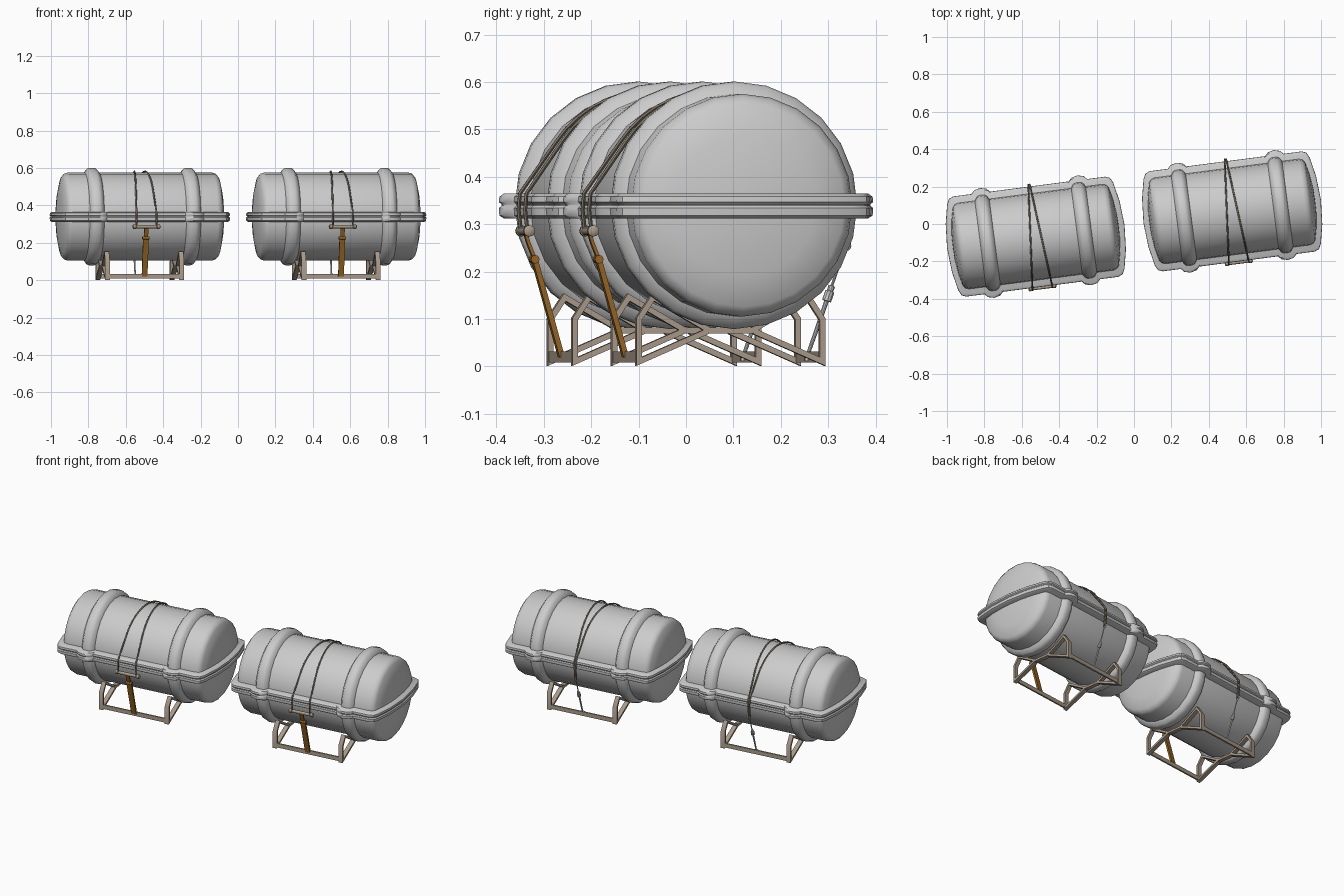
import bpy, bmesh, math
from mathutils import Vector, Matrix

if "Cube" in bpy.data.objects:
    bpy.data.objects.remove(bpy.data.objects["Cube"])

CZ = 0.34          # height of the canister axis
parts = []


def material(name, rgb):
    m = bpy.data.materials.new(name)
    m.diffuse_color = (*rgb, 1)
    m.use_nodes = True
    m.node_tree.nodes["Principled BSDF"].inputs["Base Color"].default_value = m.diffuse_color
    return m


TAN = material("tan_steel", (0.40, 0.33, 0.26))
BROWN = material("brown_strap", (0.30, 0.13, 0.02))
ROPE = material("dark_rope", (0.20, 0.17, 0.13))


def finish(name, bm, mat=None, angle=35):
    bmesh.ops.recalc_face_normals(bm, faces=bm.faces)
    me = bpy.data.meshes.new(name)
    bm.to_mesh(me)
    bm.free()
    ob = bpy.data.objects.new(name, me)
    bpy.context.collection.objects.link(ob)
    if mat:
        me.materials.append(mat)
    bpy.ops.object.select_all(action='DESELECT')
    ob.select_set(True)
    bpy.context.view_layer.objects.active = ob
    bpy.ops.object.shade_smooth_by_angle(angle=math.radians(angle))
    parts.append(ob)
    return ob


def loft(bm, rings, closed=True, caps=True):
    """Skin a list of equal-length point rings."""
    vs = [[bm.verts.new(p) for p in r] for r in rings]
    n = len(vs[0])
    for a, b in zip(vs, vs[1:]):
        for i in range(n):
            j = (i + 1) % n
            bm.faces.new((a[i], a[j], b[j], b[i]))
    if caps:
        bm.faces.new(vs[0])
        bm.faces.new(vs[-1])


def revolve_x(bm, profile, cy=0, cz=CZ, seg=24):
    """Revolve (x, radius) points about a line parallel to x."""
    loft(bm, [[(x, cy + r * math.cos(2 * math.pi * i / seg), cz + r * math.sin(2 * math.pi * i / seg))
               for i in range(seg)] for x, r in profile])


def tube(bm, pts, r, seg=8):
    """Round tube along a path; r is one radius or one per point."""
    pts = [Vector(p) for p in pts]
    rr = r if isinstance(r, (list, tuple)) else [r] * len(pts)
    rings = []
    for k, p in enumerate(pts):
        t = (pts[min(k + 1, len(pts) - 1)] - pts[max(k - 1, 0)]).normalized()
        u = Vector((1, 0, 0))
        u = (u - t * u.dot(t)).normalized()
        v = t.cross(u)
        rings.append([p + rr[k] * (u * math.cos(a) + v * math.sin(a))
                      for a in (2 * math.pi * i / seg for i in range(seg))])
    loft(bm, rings)


def strip(bm, path, thick, width, x=0):
    """Flat bar following a (y, z) path, mitred at the bends."""
    pts = [Vector(p) for p in path]
    rings = []
    for k, p in enumerate(pts):
        d0 = (p - pts[k - 1]).normalized() if k else (pts[1] - p).normalized()
        d1 = (pts[k + 1] - p).normalized() if k < len(pts) - 1 else d0
        n0, n1 = Vector((-d0.y, d0.x)), Vector((-d1.y, d1.x))
        m = (n0 + n1).normalized()
        o = m * (thick / 2 / max(m.dot(n0), 0.3))
        a, b, w = p + o, p - o, width / 2
        rings.append([(x - w, a.x, a.y), (x + w, a.x, a.y), (x + w, b.x, b.y), (x - w, b.x, b.y)])
    loft(bm, rings)


def box(bm, c, s):
    bmesh.ops.create_cube(bm, size=1, matrix=Matrix.Translation(c) @ Matrix.Diagonal((*s, 1)))


# canister shell with domed ends
half = [(0.39, 0.235), (0.408, 0.229), (0.42, 0.214), (0.435, 0.15), (0.445, 0.07), (0.447, 0.01)]
bm = bmesh.new()
revolve_x(bm, [(-x, r) for x, r in reversed(half)] + half)
finish("canister_shell", bm)

# raised ribs round the shell
bm = bmesh.new()
for s in (-1, 1):
    revolve_x(bm, [(s * 0.26 + dx, r) for dx, r in
                   ((-.042, .230), (-.036, .240), (-.025, .256), (-.012, .261),
                    (.012, .261), (.025, .256), (.036, .240), (.042, .230))])
finish("canister_ribs", bm, angle=50)

# seam flange with bumps at the ribs
q = [(.4785, 0), (.469, .13), (.448, .232), (.434, .26), (.41, .27), (.312, .27),
     (.295, .288), (.262, .296), (.229, .288), (.212, .27)]
right = q + [(-x, y) for x, y in reversed(q)]
outline = right + [(x, -y) for x, y in reversed(right[1:-1])]


def inset(d, z):
    return [(x * (1 - d / 0.478), y * (1 - d / 0.28), z) for x, y in outline]


bm = bmesh.new()
loft(bm, [inset(.010, .312), inset(.001, .318), inset(0, .334), inset(.005, .339),
          inset(.005, .342), inset(0, .347), inset(.001, .358), inset(.010, .365)])
finish("seam_flange", bm, angle=40)

# cradle: two bent flat-bar end frames joined by rails
bm = bmesh.new()
for x in (-0.2, 0.2):
    for s in (-1, 1):
        strip(bm, [(s * y, z) for y, z in ((0, .076), (.045, .076), (.165, .146), (.195, .10),
                                           (.195, .0105), (.05, .074))], .012, .025, x)
for s in (-1, 1):
    box(bm, (0, s * .195, .02), (.41, .009, .024))
finish("cradle_frame", bm, TAN)

# front hold-down strap, its hinge and the upper link
bm = bmesh.new()
strip(bm, [(-.197, .02), (-.255, .228)], .011, .03)
revolve_x(bm, [(-.019, .009), (.019, .009)], -.255, .226, 12)
strip(bm, [(-.254, .226), (-.268, .262), (-.276, .29)], .007, .022)
finish("hold_down_strap", bm, BROWN)

# roller bar the ropes loop onto
bm = bmesh.new()
revolve_x(bm, [(-.075, .006), (-.071, .012), (-.058, .012), (-.054, .009), (.054, .009),
               (.058, .012), (.071, .012), (.075, .006)], -.274, .286, 12)
finish("roller_bar", bm, TAN)

# two ropes over the top, meeting at the back
yz = [(-.276, .286), (-.281, .33), (-.278, .365)]
yz += [(.242 * math.cos(math.radians(a)), CZ + .242 * math.sin(math.radians(a)))
       for a in range(146, 30, -8)]
yz += [(.278, .365), (.281, .33), (.272, .255)]
bm = bmesh.new()
for s in (-1, 1):
    tube(bm, [(s * (.004 + .05 * (.281 - y) / .562), y, z) for y, z in yz], .0045, 6)
finish("lashing_ropes", bm, ROPE, 60)

# back tensioner: ring, link, fitting and rod
top, bottom = Vector((0, .272, .255)), Vector((0, .19, .022))
bm = bmesh.new()
tube(bm, [top.lerp(bottom, t) for t in (0, .36, .365, .41, .415, .50, .505, 1)],
     [.003, .003, .007, .007, .010, .010, .005, .004], 10)
tube(bm, [top + Vector((0, .009 * math.cos(a), .009 * math.sin(a)))
          for a in (math.pi * i / 6 for i in range(13))], .003, 6)
box(bm, bottom, (.018, .012, .02))
finish("rope_tensioner", bm)

# place the two turned units
turn = Matrix.Rotation(math.radians(7.4), 4, 'Z')
for ob in list(parts):
    twin = ob.copy()
    twin.name = "second_" + ob.name
    bpy.context.collection.objects.link(twin)
    ob.matrix_world = Matrix.Translation((-.525, -.0675, 0)) @ turn
    twin.matrix_world = Matrix.Translation((.525, .0675, 0)) @ turn
